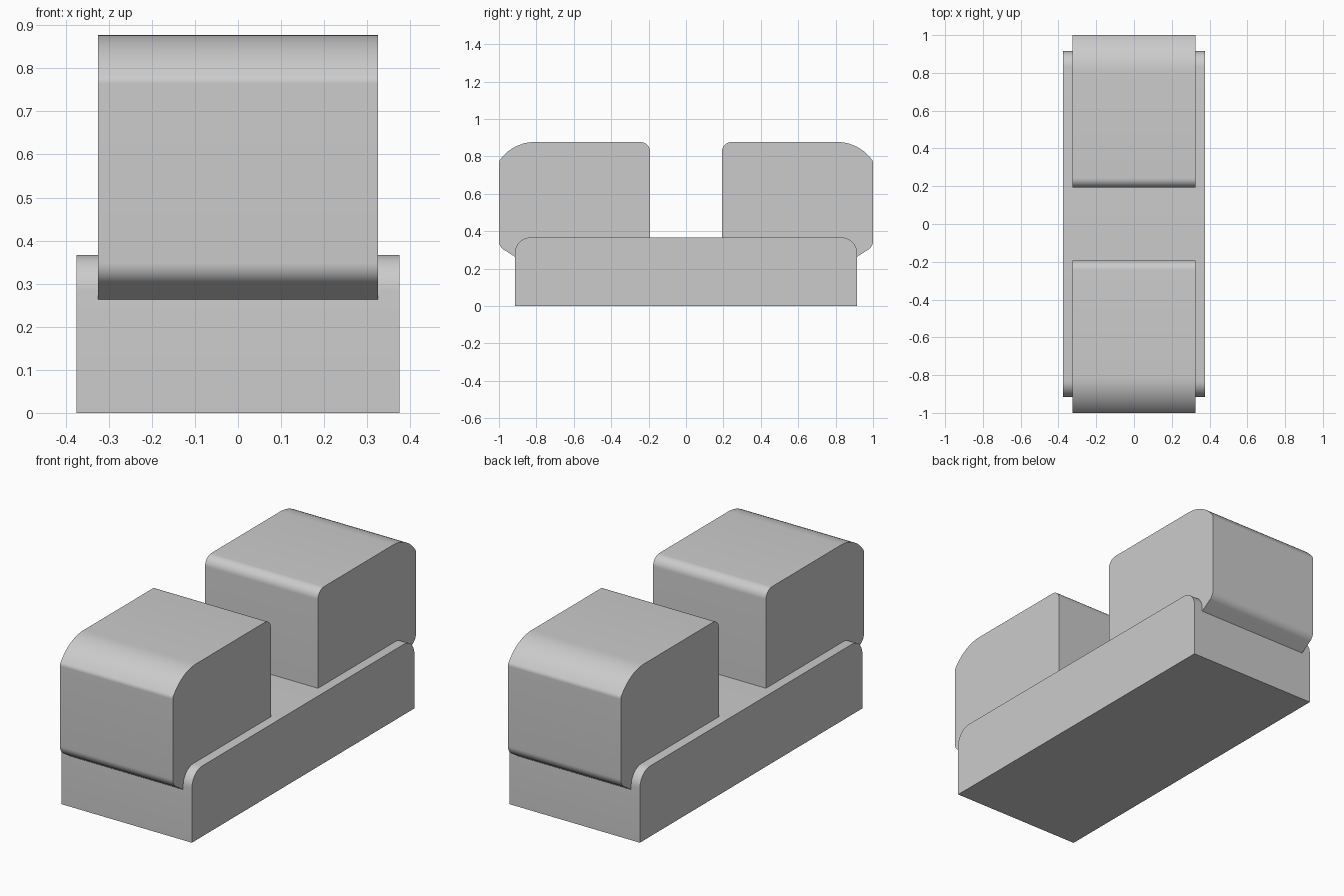
import bpy
import math
from mathutils import Vector

cube = bpy.data.objects.get("Cube")
if cube:
    bpy.data.objects.remove(cube, do_unlink=True)

grey = bpy.data.materials.new("plain grey")
grey.use_nodes = True
grey.diffuse_color = (0.6, 0.6, 0.6, 1)
grey.node_tree.nodes["Principled BSDF"].inputs["Base Color"].default_value = grey.diffuse_color


def rounded(corners, steps=10):
    """Outline in (y, z) from corners (y, z, radius)."""
    out = []
    for i, (y, z, r) in enumerate(corners):
        p = Vector((y, z))
        if r == 0:
            out.append(p)
            continue
        a = (Vector(corners[i - 1][:2]) - p).normalized()
        b = (Vector(corners[(i + 1) % len(corners)][:2]) - p).normalized()
        half = a.angle(b) / 2
        centre = p + (a + b).normalized() * r / math.sin(half)
        start = p + a * r / math.tan(half) - centre
        end = p + b * r / math.tan(half) - centre
        sweep = math.pi - 2 * half
        for k in range(steps + 1):
            t = k / steps
            out.append(centre + (start * math.sin((1 - t) * sweep)
                                 + end * math.sin(t * sweep)) / math.sin(sweep))
    return out


def extrude(name, corners, half_width, flip=1):
    """Sideways slab with the given outline, optionally mirrored front to back."""
    outline = rounded(corners)
    n = len(outline)
    verts = [(x, p.x * flip, p.y) for x in (-half_width, half_width) for p in outline]
    faces = [tuple(range(n)), tuple(range(2 * n - 1, n - 1, -1))]
    faces += [(i, n + i, n + (i + 1) % n, (i + 1) % n) for i in range(n)]
    if flip > 0:
        faces = [f[::-1] for f in faces]
    mesh = bpy.data.meshes.new(name)
    mesh.from_pydata(verts, [], faces)
    mesh.materials.append(grey)
    obj = bpy.data.objects.new(name, mesh)
    bpy.context.collection.objects.link(obj)
    bpy.ops.object.select_all(action="DESELECT")
    obj.select_set(True)
    bpy.context.view_layer.objects.active = obj
    bpy.ops.object.mode_set(mode="EDIT")
    bpy.ops.mesh.select_all(action="SELECT")
    bpy.ops.mesh.normals_make_consistent(inside=False)
    bpy.ops.object.mode_set(mode="OBJECT")
    bpy.ops.object.shade_smooth_by_angle(angle=math.radians(30))


# Long base with rounded top ends
extrude("base", [(-0.915, 0, 0), (0.915, 0, 0),
                 (0.915, 0.367, 0.085), (-0.915, 0.367, 0.085)], 0.375)

# Two end blocks overhanging the base
block = [(-0.193, 0.26, 0), (-0.193, 0.877, 0.05), (-0.925, 0.877, 0.23),
         (-1, 0.774, 0.03), (-1, 0.318, 0.055), (-0.91, 0.26, 0)]
extrude("front_block", block, 0.325)
extrude("back_block", block, 0.325, flip=-1)
